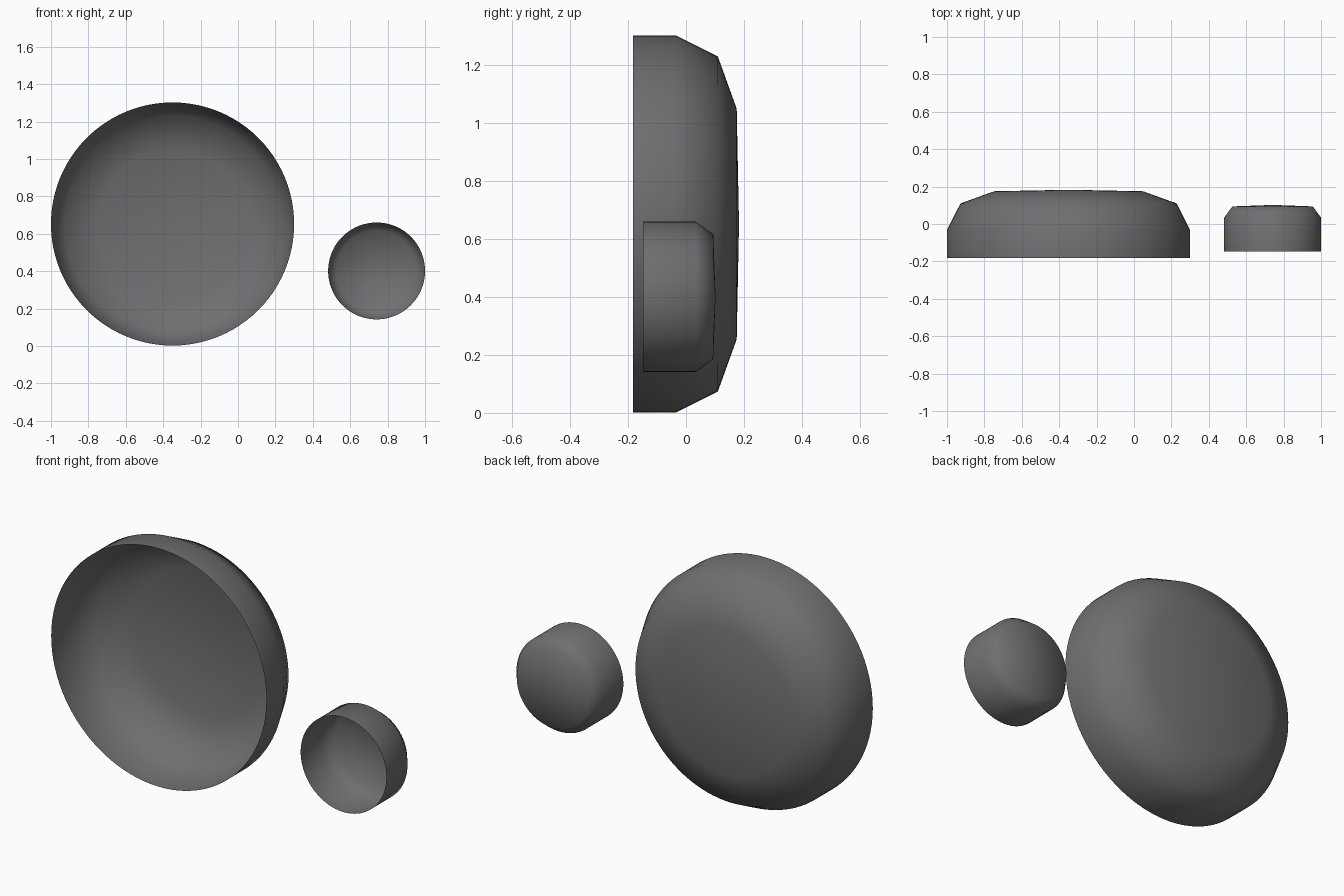
import bpy, bmesh, math

if "Cube" in bpy.data.objects:
    bpy.data.objects.remove(bpy.data.objects["Cube"])

grey = bpy.data.materials.new("dark grey")
grey.diffuse_color = (0.16, 0.16, 0.165, 1)
grey.use_nodes = True
grey.node_tree.nodes["Principled BSDF"].inputs["Base Color"].default_value = grey.diffuse_color


def open_shell(name, cx, cz, profile, sides=96):
    """Thin cup open to the front: profile of (radius, y) spun about the y axis."""
    bm = bmesh.new()
    rings = []
    for r, y in profile:
        rings.append([bm.verts.new((r * math.cos(2 * math.pi * i / sides), y,
                                    r * math.sin(2 * math.pi * i / sides)))
                      for i in range(sides)])
    for a, b in zip(rings, rings[1:]):
        for i in range(sides):
            j = (i + 1) % sides
            bm.faces.new((a[i], a[j], b[j], b[i]))
    # slightly domed back cap
    tip = bm.verts.new((0, profile[-1][1] + 0.008, 0))
    last = rings[-1]
    for i in range(sides):
        bm.faces.new((last[i], last[(i + 1) % sides], tip))
    # make normals point outward
    bm.normal_update()
    if tip.normal.y < 0:
        bmesh.ops.reverse_faces(bm, faces=bm.faces[:])
    for f in bm.faces:
        f.smooth = True
    me = bpy.data.meshes.new(name)
    bm.to_mesh(me)
    bm.free()
    me.materials.append(grey)
    ob = bpy.data.objects.new(name, me)
    ob.location = (cx, 0, cz)
    bpy.context.collection.objects.link(ob)
    return ob


# large shallow dish
open_shell("large_dish", -0.35, 0.652,
           [(0.65, -0.183), (0.65, -0.033), (0.578, 0.11), (0.398, 0.175)])
# small deep cup
open_shell("small_cup", 0.741, 0.401,
           [(0.259, -0.148), (0.259, 0.034), (0.215, 0.094)])
